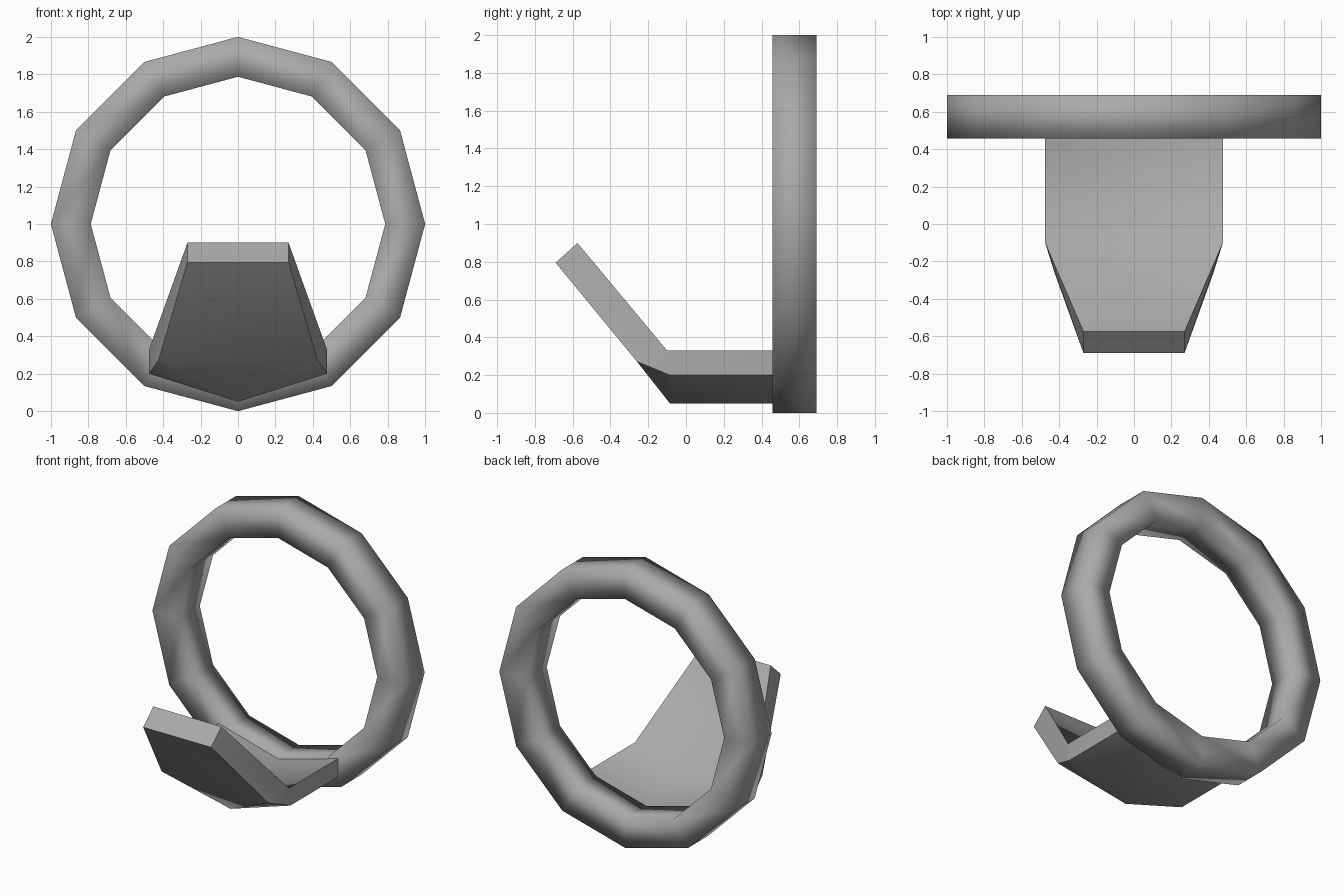
import bpy, bmesh, math

cube = bpy.data.objects.get("Cube")
if cube:
    bpy.data.objects.remove(cube, do_unlink=True)

grey = bpy.data.materials.new("mid_grey")
grey.use_nodes = True
color = (0.4, 0.4, 0.4, 1)
grey.diffuse_color = color
grey.node_tree.nodes["Principled BSDF"].inputs["Base Color"].default_value = color


def finish(name, bm, smooth_angle):
    bmesh.ops.recalc_face_normals(bm, faces=bm.faces)
    mesh = bpy.data.meshes.new(name)
    bm.to_mesh(mesh)
    bm.free()
    mesh.materials.append(grey)
    obj = bpy.data.objects.new(name, mesh)
    bpy.context.collection.objects.link(obj)
    bpy.ops.object.select_all(action='DESELECT')
    obj.select_set(True)
    bpy.context.view_layer.objects.active = obj
    bpy.ops.object.shade_smooth_by_angle(angle=math.radians(smooth_angle))
    return obj


# Ring: square section swept around twelve sides
bm = bmesh.new()
section = [(1.0, 0.457), (1.0, 0.69), (0.787, 0.69), (0.787, 0.457)]
sides = 12
loops = []
for i in range(sides):
    a = math.tau * i / sides
    loops.append([bm.verts.new((r * math.cos(a), y, 1 + r * math.sin(a)))
                  for r, y in section])
for i in range(sides):
    p, q = loops[i], loops[(i + 1) % sides]
    for j in range(4):
        k = (j + 1) % 4
        bm.faces.new((p[j], p[k], q[k], q[j]))
finish("ring", bm, 120)

# Hook plate: V-shaped shelf folding up into a flat tapered lip
bm = bmesh.new()


def pair(x, y, z):
    return [bm.verts.new((s * x, y, z)) for s in (1, -1)]


def mid(y, z):
    return bm.verts.new((0, y, z))


back_top, back_low = pair(0.475, 0.5, 0.33), pair(0.475, 0.5, 0.2)
bend_top, bend_low = pair(0.475, -0.1, 0.33), pair(0.475, -0.085, 0.2)
knee = pair(0.425, -0.26, 0.272)
tip_top, tip_low = pair(0.27, -0.575, 0.9), pair(0.27, -0.69, 0.795)
keel_top_back, keel_top = mid(0.5, 0.2), mid(0.007, 0.2)
keel_low_back, keel_low = mid(0.5, 0.05), mid(-0.085, 0.05)

for s in (0, 1):
    for face in (
        (back_top[s], keel_top_back, keel_top, bend_top[s]),
        (back_low[s], keel_low_back, keel_low, bend_low[s]),
        (back_top[s], bend_top[s], bend_low[s], back_low[s]),
        (back_top[s], back_low[s], keel_low_back, keel_top_back),
        (bend_low[s], keel_low, knee[s]),
        (bend_top[s], bend_low[s], knee[s]),
        (bend_top[s], knee[s], tip_low[s], tip_top[s]),
    ):
        bm.faces.new(face)
bm.faces.new((keel_top, bend_top[0], tip_top[0], tip_top[1], bend_top[1]))
bm.faces.new((keel_low, knee[0], tip_low[0], tip_low[1], knee[1]))
bm.faces.new((tip_top[0], tip_low[0], tip_low[1], tip_top[1]))
finish("hook_plate", bm, 60)
